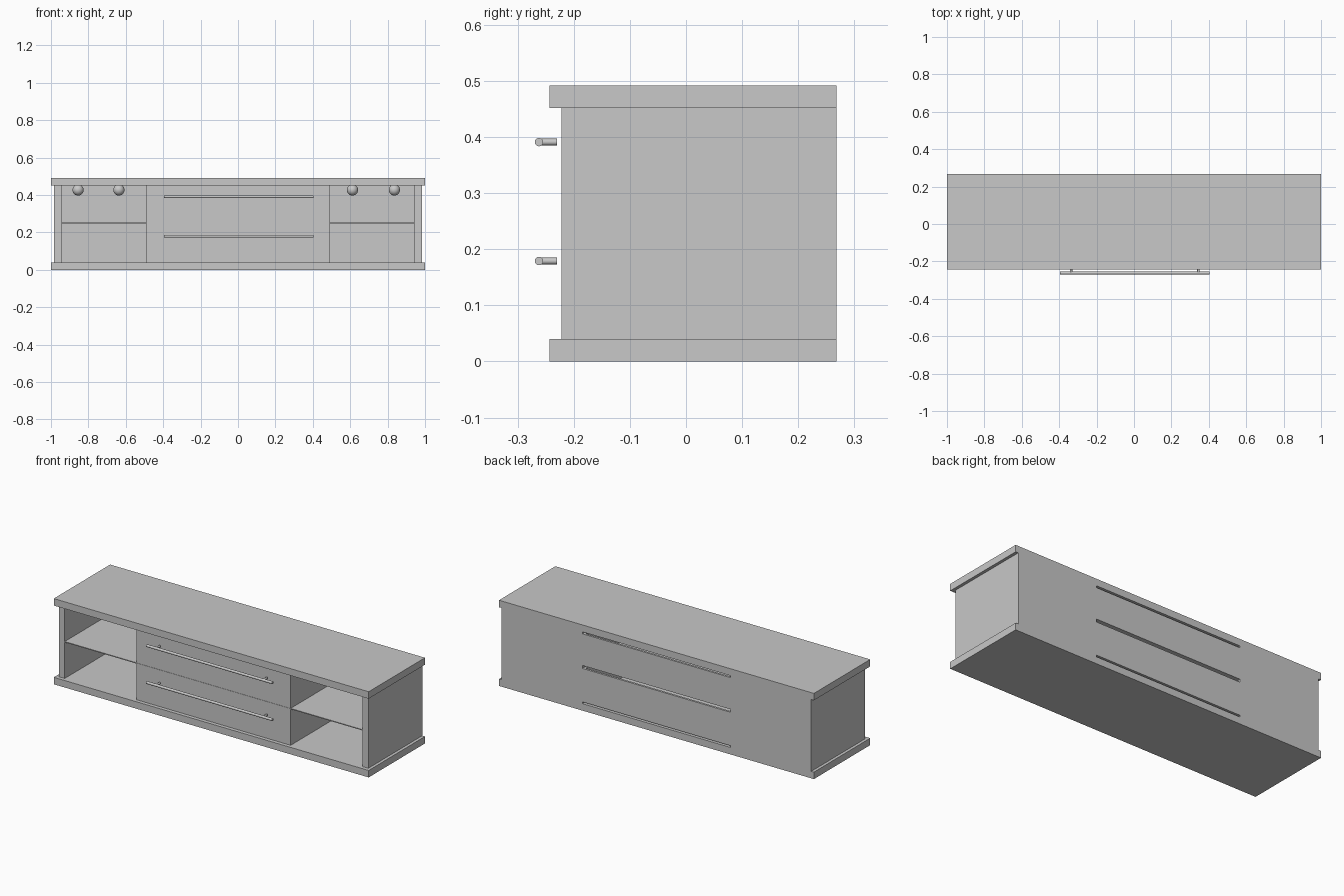
import bpy
import math

default = bpy.data.objects.get("Cube")
if default:
    bpy.data.objects.remove(default, do_unlink=True)

grey = bpy.data.materials.new("plain_grey")
grey.use_nodes = True
colour = (0.58, 0.58, 0.58, 1)
grey.diffuse_color = colour
grey.node_tree.nodes["Principled BSDF"].inputs["Base Color"].default_value = colour


def finish(name):
    ob = bpy.context.object
    ob.name = name
    ob.data.materials.append(grey)
    return ob


def box(name, x, y, z):
    """Box from (min, max) pairs."""
    spans = (x, y, z)
    bpy.ops.mesh.primitive_cube_add(size=1, location=[(a + b) / 2 for a, b in spans])
    ob = finish(name)
    ob.scale = [abs(b - a) for a, b in spans]
    bpy.ops.object.transform_apply(location=False, rotation=False, scale=True)
    return ob


def rod(name, radius, length, centre, rotation):
    bpy.ops.mesh.primitive_cylinder_add(vertices=24, radius=radius, depth=length,
                                        location=centre, rotation=rotation)
    finish(name)
    bpy.ops.object.shade_smooth_by_angle()


FRONT, BACK, LIP = -0.222, 0.268, -0.243
FLOOR, MIDDLE, CEILING = 0.04, 0.251, 0.452
HEIGHT = 0.492
WALL = 0.47       # inner face of the dividers
DIVIDER = 0.49    # outer face of the dividers
SIDE_IN, SIDE_OUT = 0.945, 0.983

# Top and bottom slabs
box("top_slab", (-1, 1), (LIP, BACK), (CEILING, HEIGHT))
box("bottom_slab", (-1, 1), (LIP, BACK), (0, FLOOR))

# Open bays on both sides
for side, s in (("right", -1), ("left", 1)):
    box(side + "_side_panel", (s * SIDE_IN, s * SIDE_OUT), (FRONT, BACK), (FLOOR, CEILING))
    box(side + "_divider", (s * WALL, s * DIVIDER), (FRONT + 0.02, BACK), (FLOOR, CEILING))
    box(side + "_back_panel", (s * DIVIDER, s * SIDE_IN), (BACK - 0.01, BACK), (FLOOR, CEILING))
    box(side + "_shelf", (s * DIVIDER, s * SIDE_IN), (FRONT, BACK - 0.01),
        (MIDDLE - 0.004, MIDDLE + 0.001))

# Round lamps under the top slab
for i, x in enumerate((-0.855, -0.637, 0.612, 0.836)):
    bpy.ops.mesh.primitive_uv_sphere_add(segments=24, ring_count=12, radius=0.03,
                                         location=(x, 0.02, 0.427))
    finish("bay_lamp_%d" % (i + 1))
    bpy.ops.object.shade_smooth_by_angle()

# Drawers: overlay front, open box reaching the back, bar handle
drawers = (("lower", FLOOR, MIDDLE - 0.0005, 0.05, 0.242, 0.179),
           ("upper", MIDDLE + 0.0005, CEILING, 0.259, 0.441, 0.391))
T = 0.012
for name, z0, z1, b0, b1, grip in drawers:
    box(name + "_drawer_front", (-DIVIDER, DIVIDER), (FRONT, FRONT + 0.02), (z0, z1))
    box(name + "_drawer_base", (-WALL, WALL), (FRONT + 0.02, BACK), (b0, b0 + T))
    box(name + "_drawer_back", (-WALL, WALL), (BACK - T, BACK), (b0 + T, b1))
    for s in (-1, 1):
        box(name + "_drawer_side", (s * (WALL - T), s * WALL),
            (FRONT + 0.02, BACK - T), (b0 + T, b1))
        rod(name + "_handle_post", 0.006, 0.032, (0.004 + s * 0.34, -0.246, grip),
            (math.pi / 2, 0, 0))
    rod(name + "_handle_bar", 0.0075, 0.8, (0.004, -0.262, grip), (0, math.pi / 2, 0))
